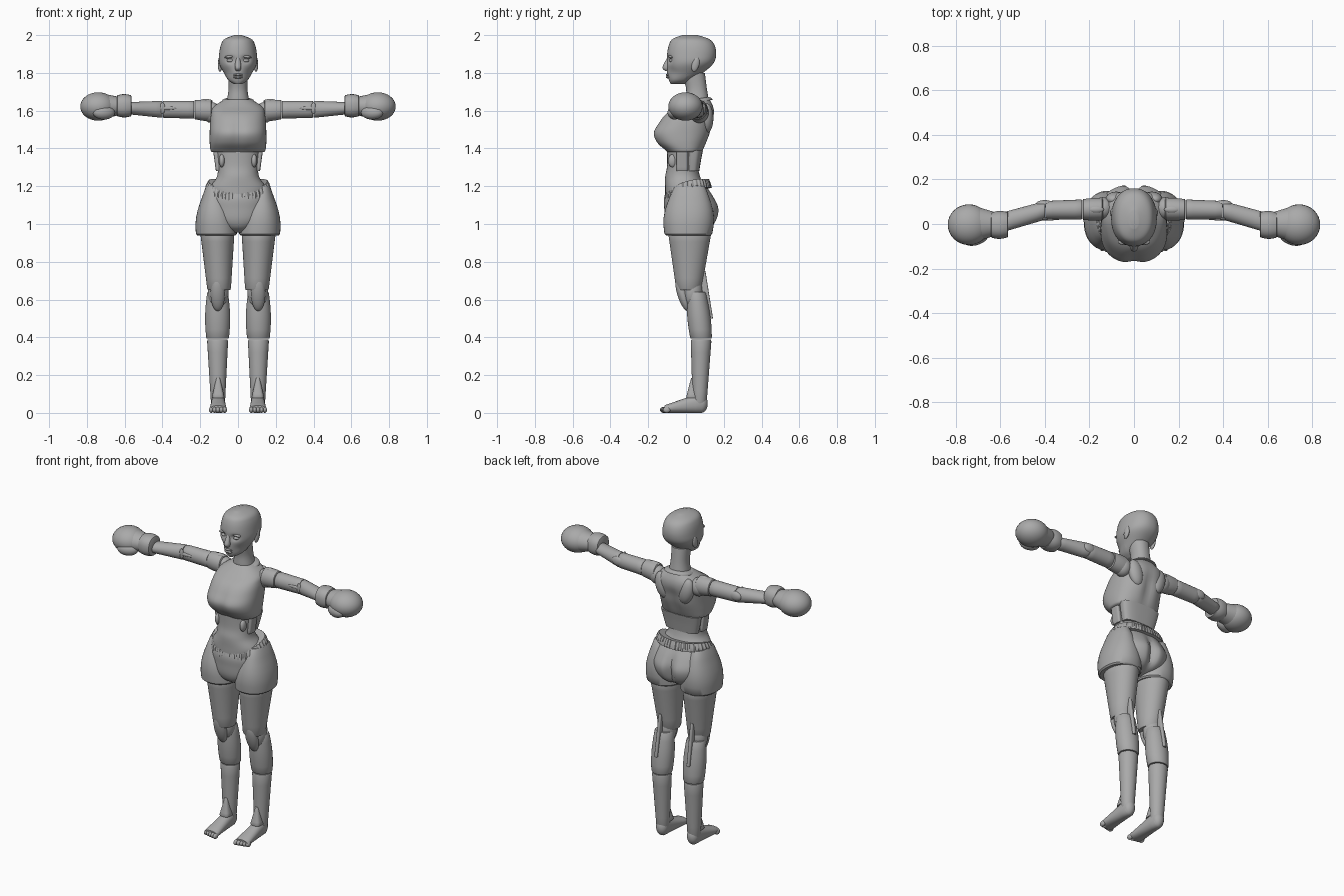
import bpy, bmesh
from math import sin, cos, pi, exp, atan2, copysign
from mathutils import Matrix, Vector

default_cube = bpy.data.objects.get("Cube")
if default_cube:
    bpy.data.objects.remove(default_cube, do_unlink=True)

grey = bpy.data.materials.new("plain grey")
grey.use_nodes = True
tone = (.4, .4, .4, 1)
grey.diffuse_color = tone
grey.node_tree.nodes["Principled BSDF"].inputs["Base Color"].default_value = tone


def finish(name, bm, mirror):
    """Turn a bmesh into a smooth object, mirrored to both sides if wanted."""
    bmesh.ops.recalc_face_normals(bm, faces=bm.faces)
    mesh = bpy.data.meshes.new(name)
    bm.to_mesh(mesh)
    bm.free()
    mesh.materials.append(grey)
    part = bpy.data.objects.new(name, mesh)
    bpy.context.collection.objects.link(part)
    bpy.ops.object.select_all(action='DESELECT')
    part.select_set(True)
    bpy.context.view_layer.objects.active = part
    bpy.ops.object.shade_smooth_by_angle(angle=.7)
    if mirror:
        part.modifiers.new("mirror", 'MIRROR').use_mirror_merge = False


def skin(name, sections, axis, mirror, power, sides, tweak=None):
    """Join rounded sections, each a centre and two radii, into a closed shell."""
    bm = bmesh.new()
    loops = []
    for centre, wide, deep in sections:
        loop = []
        for step in range(sides):
            angle = 2 * pi * step / sides
            u, v = (copysign(abs(wave) ** (2 / power), wave) for wave in (cos(angle), sin(angle)))
            u, v = u * wide, v * deep
            offset = {'x': (0, u, v), 'y': (u, 0, v), 'z': (u, v, 0)}[axis]
            point = centre + Vector(offset)
            if tweak:
                tweak(point)
            loop.append(bm.verts.new(point))
        loops.append(loop)
    for low, high in zip(loops, loops[1:]):
        for step in range(sides):
            following = (step + 1) % sides
            bm.faces.new((low[step], low[following], high[following], high[step]))
    bm.faces.new(loops[0])
    bm.faces.new(loops[-1])
    finish(name, bm, mirror)


def body(name, *rings, power=2.2, sides=64, tweak=None):
    """Smooth central form through rings of height, half width, front and back."""
    knots = [Vector(ring) for ring in rings]
    padded = [knots[0], *knots, knots[-1]]
    smooth = []
    for a, b, c, d in zip(padded, padded[1:], padded[2:], padded[3:]):
        for step in range(6):
            t = step / 6
            bend = 2 * a - 5 * b + 4 * c - d + t * (3 * (b - c) + d - a)
            smooth.append(b + t / 2 * (c - a + t * bend))
    smooth.append(knots[-1])
    sections = [(Vector((0, (front + back) / 2, height)), half, (back - front) / 2)
                for height, half, front, back in smooth]
    skin(name, sections, 'z', False, power, sides, tweak)


def limb(name, axis, start, end, start_radii, end_radii, swell=0, power=2):
    """Tapered pair of segments with rounded rims and an optional swelling."""
    start, end = Vector(start), Vector(end)
    start_radii, end_radii = Vector(start_radii), Vector(end_radii)
    sections = []
    for t in (0, .03, .2, .35, .5, .65, .8, .97, 1):
        scale = (1 + swell * sin(pi * t)) * (.94 if t in (0, 1) else 1)
        radii = start_radii.lerp(end_radii, t) * scale
        sections.append((start.lerp(end, t), *radii))
    skin(name, sections, axis, True, power, 40)


def ellipsoid(name, centre, radii, mirror=True, turn=0, axis='X'):
    bm = bmesh.new()
    matrix = (Matrix.Translation(centre) @ Matrix.Rotation(turn, 4, axis)
              @ Matrix.Diagonal((*radii, 1)))
    bmesh.ops.create_uvsphere(bm, u_segments=32, v_segments=16, radius=1, matrix=matrix)
    finish(name, bm, mirror)


def bump(value, centre, width):
    return exp(-((value - centre) / width) ** 2)


# Head with hollowed eye sockets and cheeks
def shape_face(point):
    if point.y < 0:
        side = abs(point.x)
        point.y += .016 * bump(side, .04, .02) * bump(point.z, 1.87, .016)
        point.y += .012 * bump(side, .06, .03) * bump(point.z, 1.8, .03)


body("head", (1.74, .02, -.08, -.01), (1.76, .05, -.09, .03), (1.8, .075, -.1, .09),
     (1.85, .1, -.1, .145), (1.9, .1, -.1, .16), (1.95, .09, -.09, .15),
     (1.98, .07, -.07, .12), (2, .02, -.02, .06), tweak=shape_face)

# Face features, ears and neck
body("nose", (1.81, .01, -.11, -.08), (1.83, .017, -.124, -.08), (1.88, .01, -.1, -.08))
for lip, height in (("upper_lip", 1.79), ("lower_lip", 1.777)):
    ellipsoid(lip, (0, -.094, height), (.025, .012, .007), mirror=False)
ellipsoid("eye", (.04, -.073, 1.865), (.02, .016, .01))
ellipsoid("brow", (.043, -.08, 1.886), (.03, .014, .008), turn=.15, axis='Y')
ellipsoid("ear", (.095, .05, 1.845), (.012, .02, .04), turn=-.25)
body("neck", (1.6, .07, 0, .13), (1.66, .058, 0, .12), (1.72, .05, 0, .11),
     (1.8, .053, -.02, .1))


# Fitted top with a cleft in front and a groove along the spine
def shape_top(point):
    middle = bump(point.x, 0, .03) * bump(point.z, 1.48, .09)
    point.y += .01 * middle if point.y < 0 else -.014 * middle


body("top", (1.38, .135, -.1, .08), (1.39, .145, -.11, .09), (1.43, .15, -.155, .11),
     (1.48, .15, -.175, .13), (1.53, .148, -.15, .14), (1.58, .143, -.11, .15),
     (1.62, .13, -.05, .145), (1.66, .07, 0, .125), power=2.4, tweak=shape_top)


# Collar, lower in front than behind
def tilt_collar(point):
    point.z += .16 * (point.y - .06)


body("collar", (1.645, .088, -.02, .14), (1.655, .082, -.01, .135), (1.663, .065, 0, .12),
     tweak=tilt_collar)
ellipsoid("shoulder_blade", (.08, .11, 1.56), (.045, .035, .08), turn=.25, axis='Y')

# Abdomen with side struts
body("abdomen", (1.14, .14, -.11, .1), (1.19, .15, -.11, .1), (1.25, .112, -.11, .075),
     (1.31, .108, -.1, .065), (1.4, .12, -.1, .08))
body("back_panel", (1.28, .105, 0, .07), (1.34, .12, 0, .08), (1.39, .13, 0, .09), power=2.8)
limb("side_strut", 'z', (.1, -.02, 1.28), (.115, -.02, 1.39), (.017, .03), (.017, .03), power=4)
ellipsoid("strut_pivot", (.085, -.07, 1.335), (.016, .025, .035))


# Pelvis with a cleft behind
def shape_seat(point):
    if point.y > .03:
        point.y -= .035 * bump(point.x, 0, .025) * bump(point.z, 1.06, .09)


body("pelvis", (.955, .05, -.05, .06), (.98, .1, -.09, .13), (1.02, .15, -.11, .165),
     (1.08, .17, -.115, .177), (1.14, .17, -.115, .15), (1.2, .15, -.09, .11),
     tweak=shape_seat)


# Gathered waistband, rising towards the back
def gather(point):
    ripple = 1 + .018 * sin(44 * atan2(point.y, point.x))
    point.z += point.y * (.3 - 1.6 * point.y)
    point.x *= ripple
    point.y *= ripple


body("waistband", (1.18, .17, -.115, .135), (1.2, .168, -.113, .13), (1.225, .155, -.105, .12),
     sides=176, tweak=gather)
limb("shorts_leg", 'z', (.114, .012, .94), (.13, .02, 1.2), (.108, .125), (.04, .08),
     swell=.25, power=2.2)

# Legs in separate shells, with knee and ankle joints
limb("thigh", 'z', (.1, .015, .65), (.11, .02, .97), (.062, .066), (.092, .117))
ellipsoid("knee_core", (.105, .035, .64), (.055, .053, .09))
ellipsoid("knee_cap", (.107, -.018, .63), (.038, .028, .095), turn=.3)
limb("knee_hinge", 'z', (.11, .125, .5), (.108, .085, .75), (.01, .018), (.01, .018), power=4)
limb("calf", 'z', (.108, .08, .393), (.108, .055, .64), (.06, .057), (.055, .05), swell=.15)
limb("lower_shin", 'z', (.106, .072, .05), (.108, .08, .388), (.037, .037), (.056, .055))
limb("ankle_plate", 'z', (.105, .035, .08), (.105, .045, .185), (.034, .035), (.01, .018), power=3)

# Feet and toes
limb("foot", 'y', (.105, -.115, .02), (.105, .09, .055), (.045, .02), (.035, .055), power=2.3)
ellipsoid("heel", (.105, .08, .05), (.035, .035, .05))
for toe in range(5):
    ellipsoid("toe", (.07 + .018 * toe, -.118 + .004 * toe, .016), (.012, .02, .016))

# Arms with shoulder and elbow joints
ellipsoid("shoulder_ball", (.14, .07, 1.59), (.05, .05, .055))
limb("shoulder_joint", 'x', (.14, .067, 1.6), (.23, .065, 1.605), (.05, .056), (.046, .05), swell=.05)
ellipsoid("shoulder_slot", (.17, .065, 1.65), (.035, .016, .012))
limb("upper_arm", 'x', (.232, .065, 1.605), (.397, .062, 1.607), (.045, .047), (.041, .045))
limb("forearm", 'x', (.4, .061, 1.607), (.58, .01, 1.613), (.042, .045), (.044, .032))
ellipsoid("elbow_strip", (.39, .024, 1.613), (.07, .008, .01))
ellipsoid("elbow_cross", (.4, .023, 1.613), (.014, .008, .03))
ellipsoid("elbow_cap", (.4, .09, 1.61), (.04, .017, .028))

# Boxing gloves with padded cuffs and thumbs
limb("glove_cuff", 'x', (.565, -.003, 1.626), (.64, -.005, 1.626), (.056, .055), (.056, .055),
     swell=.12, power=2.3)
limb("glove_wrist", 'x', (.62, 0, 1.625), (.74, 0, 1.622), (.052, .046), (.088, .073))
ellipsoid("glove_mitt", (.74, -.003, 1.622), (.095, .091, .075))
ellipsoid("glove_thumb", (.71, -.06, 1.59), (.06, .035, .037), turn=-.3, axis='Z')
